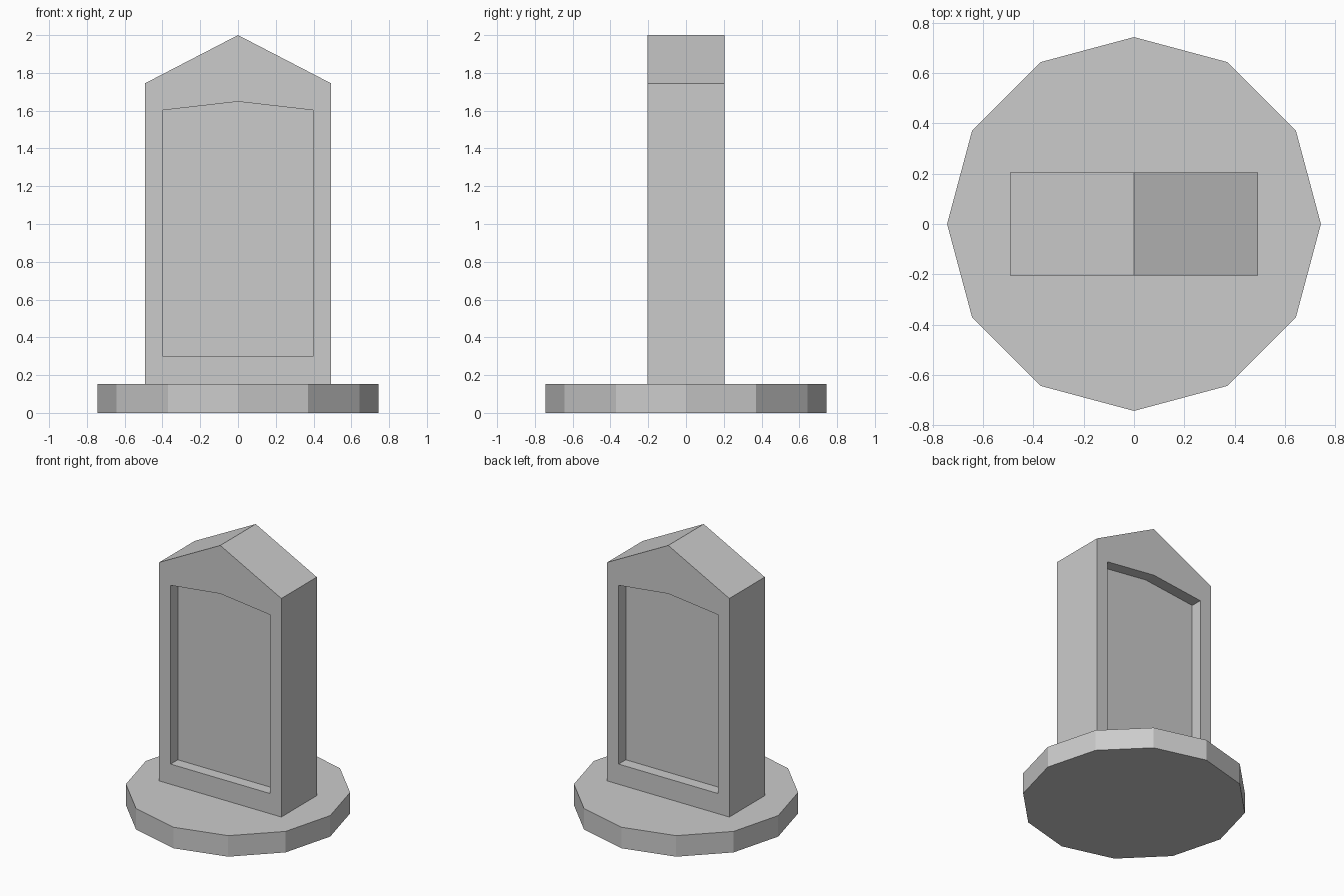
import bpy, bmesh

if "Cube" in bpy.data.objects:
    bpy.data.objects.remove(bpy.data.objects["Cube"])


def house_profile(half_width, bottom, eaves, peak):
    """Pentagonal outline in the xz plane."""
    return [(-half_width, bottom), (half_width, bottom),
            (half_width, eaves), (0, peak), (-half_width, eaves)]


def add_object(name, bm):
    bmesh.ops.recalc_face_normals(bm, faces=bm.faces)
    mesh = bpy.data.meshes.new(name)
    bm.to_mesh(mesh)
    bm.free()
    obj = bpy.data.objects.new(name, mesh)
    bpy.context.collection.objects.link(obj)
    return obj


# Twelve-sided base disc
BASE_H = 0.153
bpy.ops.mesh.primitive_cylinder_add(vertices=12, radius=0.743, depth=BASE_H,
                                    location=(0, 0, BASE_H / 2))
bpy.context.object.name = "base"

# Gabled slab: front half as a chain of outlines, from middle to recessed panel
DEPTH, RECESS = 0.204, 0.083
outer = house_profile(0.492, BASE_H, 1.745, 2.0)
inner = house_profile(0.40, 0.30, 1.602, 1.648)
bm = bmesh.new()
rings = [[bm.verts.new((x, y, z)) for x, z in profile]
         for profile, y in ((outer, 0), (outer, -DEPTH),
                            (inner, -DEPTH), (inner, RECESS - DEPTH))]
for a, b in zip(rings, rings[1:]):
    for i in range(5):
        j = (i + 1) % 5
        bm.faces.new((a[i], a[j], b[j], b[i]))
bm.faces.new(rings[-1])
slab = add_object("slab", bm)

# Back half mirrors the front
mirror = slab.modifiers.new("back_half", 'MIRROR')
mirror.use_axis = (False, True, False)
mirror.use_clip = True
